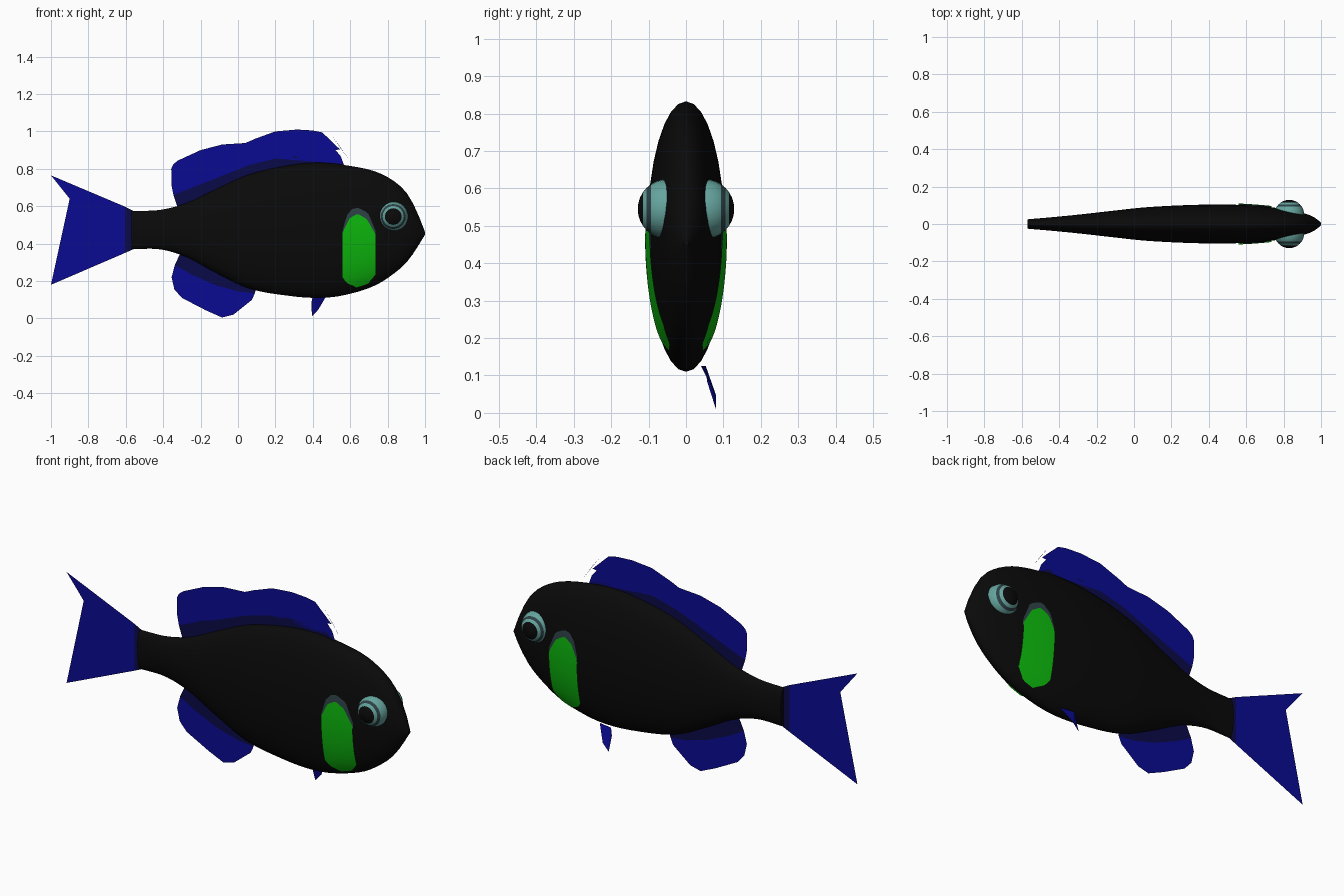
import bpy, bmesh, math
from mathutils import Matrix

if "Cube" in bpy.data.objects:
    bpy.data.objects.remove(bpy.data.objects["Cube"])


def material(name, rgb):
    m = bpy.data.materials.new(name)
    m.diffuse_color = (*rgb, 1)
    m.use_nodes = True
    m.node_tree.nodes["Principled BSDF"].inputs["Base Color"].default_value = m.diffuse_color
    return m


BLACK = material("black", (0.003, 0.003, 0.003))
BLUE = material("fin blue", (0.003, 0.003, 0.29))
NAVY = material("fin base navy", (0.003, 0.003, 0.065))
GREEN = material("gill green", (0.004, 0.48, 0.004))
TEAL = material("eye teal", (0.13, 0.37, 0.34))
SLATE = material("slate", (0.026, 0.053, 0.061))

# Body stations: x, top z, bottom z, half width
STATIONS = [
    (-.57, .575, .37, .025), (-.42, .58, .37, .038), (-.28, .615, .33, .052),
    (-.12, .69, .245, .07), (.06, .77, .16, .089), (.28, .82, .12, .101),
    (.44, .833, .11, .104), (.57, .82, .125, .102), (.73, .787, .175, .09),
    (.84, .73, .245, .073), (.91, .66, .31, .057), (.96, .563, .383, .038),
    (1.0, .462, .448, .008)]


def slope(i, k):
    a, b = STATIONS[max(i - 1, 0)], STATIONS[min(i + 1, len(STATIONS) - 1)]
    return (b[k] - a[k]) / (b[0] - a[0])


def section(x):
    """Smoothly interpolated (top, bottom, half width) at x."""
    i = 0
    while i < len(STATIONS) - 2 and x > STATIONS[i + 1][0]:
        i += 1
    a, b = STATIONS[i], STATIONS[i + 1]
    d = b[0] - a[0]
    t = min(max((x - a[0]) / d, 0), 1)
    return [(2*t**3 - 3*t*t + 1) * a[k] + (t**3 - 2*t*t + t) * d * slope(i, k)
            + (3*t*t - 2*t**3) * b[k] + (t**3 - t*t) * d * slope(i + 1, k)
            for k in (1, 2, 3)]


def finish(name, bm, mats, smooth=False):
    mesh = bpy.data.meshes.new(name)
    bm.to_mesh(mesh)
    bm.free()
    for m in mats:
        mesh.materials.append(m)
    for p in mesh.polygons:
        p.use_smooth = smooth and len(p.vertices) <= 4
    ob = bpy.data.objects.new(name, mesh)
    bpy.context.collection.objects.link(ob)
    return ob


# Body: lofted elliptical rings
bm = bmesh.new()
SIDES, STEPS = 32, 48
rings = []
for s in range(STEPS + 1):
    x = -.57 + 1.57 * s / STEPS
    top, bot, w = section(x)
    rings.append([bm.verts.new((x, w * math.sin(2 * math.pi * k / SIDES),
                                (top + bot) / 2 + (top - bot) / 2 * math.cos(2 * math.pi * k / SIDES)))
                  for k in range(SIDES)])
for r, q in zip(rings, rings[1:]):
    for k in range(SIDES):
        n = (k + 1) % SIDES
        bm.faces.new((r[k], r[n], q[n], q[k]))
bm.faces.new(rings[0])
bm.faces.new(rings[-1])
bmesh.ops.recalc_face_normals(bm, faces=bm.faces)
finish("body", bm, [BLACK], True)


def lerp(pts, x):
    for a, b in zip(pts, pts[1:]):
        if x <= b[0]:
            return a[1] + (b[1] - a[1]) * (x - a[0]) / (b[0] - a[0])
    return pts[-1][1]


def skin_patch(name, upper, lower, lift, side, mat):
    """Thin plate lying on the body between an upper and a lower outline."""
    bm = bmesh.new()
    x0, x1 = upper[0][0], upper[-1][0]
    cols = []
    for i in range(15):
        x = x0 + (x1 - x0) * i / 14
        top, bot, w = section(x)
        hi, lo = lerp(upper, x), lerp(lower, x)
        col = []
        for j in range(15):
            z = lo + (hi - lo) * j / 14
            u = (z - (top + bot) / 2) / ((top - bot) / 2)
            y = w * math.sqrt(max(0, 1 - u * u)) + lift
            col.append(bm.verts.new((x, side * y, z)))
        cols.append(col)
    for a, b in zip(cols, cols[1:]):
        for j in range(14):
            f = [a[j], b[j], b[j + 1], a[j + 1]]
            bm.faces.new(f if side < 0 else f[::-1])
    finish(name, bm, [mat], True)


# Gill covers and eyes, mirrored on both sides
for side, label in ((-1, "front"), (1, "back")):
    skin_patch("gill_cover_" + label,
               [(.56, .46), (.595, .535), (.64, .56), (.69, .53), (.735, .45)],
               [(.56, .22), (.58, .19), (.635, .165), (.695, .185), (.735, .235)],
               .007, side, GREEN)
    skin_patch("gill_shadow_" + label,
               [(.56, .47), (.58, .55), (.61, .585), (.64, .592), (.695, .565), (.735, .47)],
               [(.56, .44), (.735, .44)], .004, side, SLATE)
    bm = bmesh.new()
    bmesh.ops.create_uvsphere(bm, u_segments=24, v_segments=16, radius=.08,
                              matrix=Matrix.Translation((.83, side * .049, .545))
                              @ Matrix.Rotation(math.pi / 2, 4, 'X'))
    # Rings around the pupil by angle from the eye axis
    for f in bm.faces:
        c = f.calc_center_median()
        d = math.degrees(math.atan2(math.hypot(c.x - .83, c.z - .545), side * c.y - .049))
        f.material_index = 2 if d < 33.7 else 0 if d < 45 else 1 if d < 56.2 else 0
    finish("eye_" + label, bm, [TEAL, SLATE, BLACK], True)


def sheet(name, parts):
    """Flat fin in the middle plane, made of coloured outlines."""
    bm = bmesh.new()
    for idx, pts in parts:
        bm.faces.new([bm.verts.new((x, 0, z)) for x, z in pts]).material_index = idx
    bmesh.ops.triangulate(bm, faces=bm.faces)
    finish(name, bm, [BLUE, NAVY])


# Dorsal fin with toothed front edge
band = [(-.345, .66), (-.2, .725), (-.12, .757), (.06, .82), (.2, .855), (.3, .872), (.44, .873), (.5, .86), (.565, .825)]
edge = [(-.355, .71), (-.357, .8), (-.345, .825), (-.32, .845), (-.2, .9), (-.085, .93), (-.005, .925),
        (.04, .938), (.09, .96), (.2, 1.0), (.315, 1.01), (.4, 1.005), (.45, .995), (.49, .957),
        (.545, .904), (.497, .93), (.55, .866), (.508, .893), (.562, .834), (.53, .848)]
sheet("dorsal_fin", [
    (0, edge + band[::-1]),
    (1, band + [(.57, .8), (.44, .78), (.28, .77), (.06, .72), (-.12, .64), (-.28, .575), (-.325, .6)]),
    (0, [(.505, .972), (.55, .912), (.603, .835)])])

# Anal fin
band = [(-.338, .285), (-.25, .235), (-.12, .178), (0, .145), (.09, .135)]
sheet("anal_fin", [
    (0, [(-.355, .22), (-.34, .155), (-.30, .11), (-.175, .045), (-.085, .005), (-.025, .02), (.075, .10)] + band[::-1]),
    (1, band + [(.10, .17), (.06, .2), (-.12, .29), (-.28, .37), (-.315, .335)])])

# Forked tail fin
band = [(-.605, .598), (-.64, .54), (-.662, .47), (-.64, .4), (-.605, .35)]
sheet("tail_fin", [
    (0, [(-.605, .35), (-1, .18), (-.9, .305), (-.845, .39), (-.825, .47), (-.845, .55), (-.9, .64),
         (-1, .765)] + band[:-1]),
    (1, band + [(-.56, .37), (-.55, .47), (-.56, .575)])])

# Single pelvic fin on the back side
bm = bmesh.new()
bm.faces.new([bm.verts.new(p) for p in ((.475, .04, .125), (.40, .053, .125), (.393, .056, .085),
                                        (.395, .08, .01), (.43, .08, .048))])
bmesh.ops.triangulate(bm, faces=bm.faces)
finish("pelvic_fin", bm, [BLUE])
